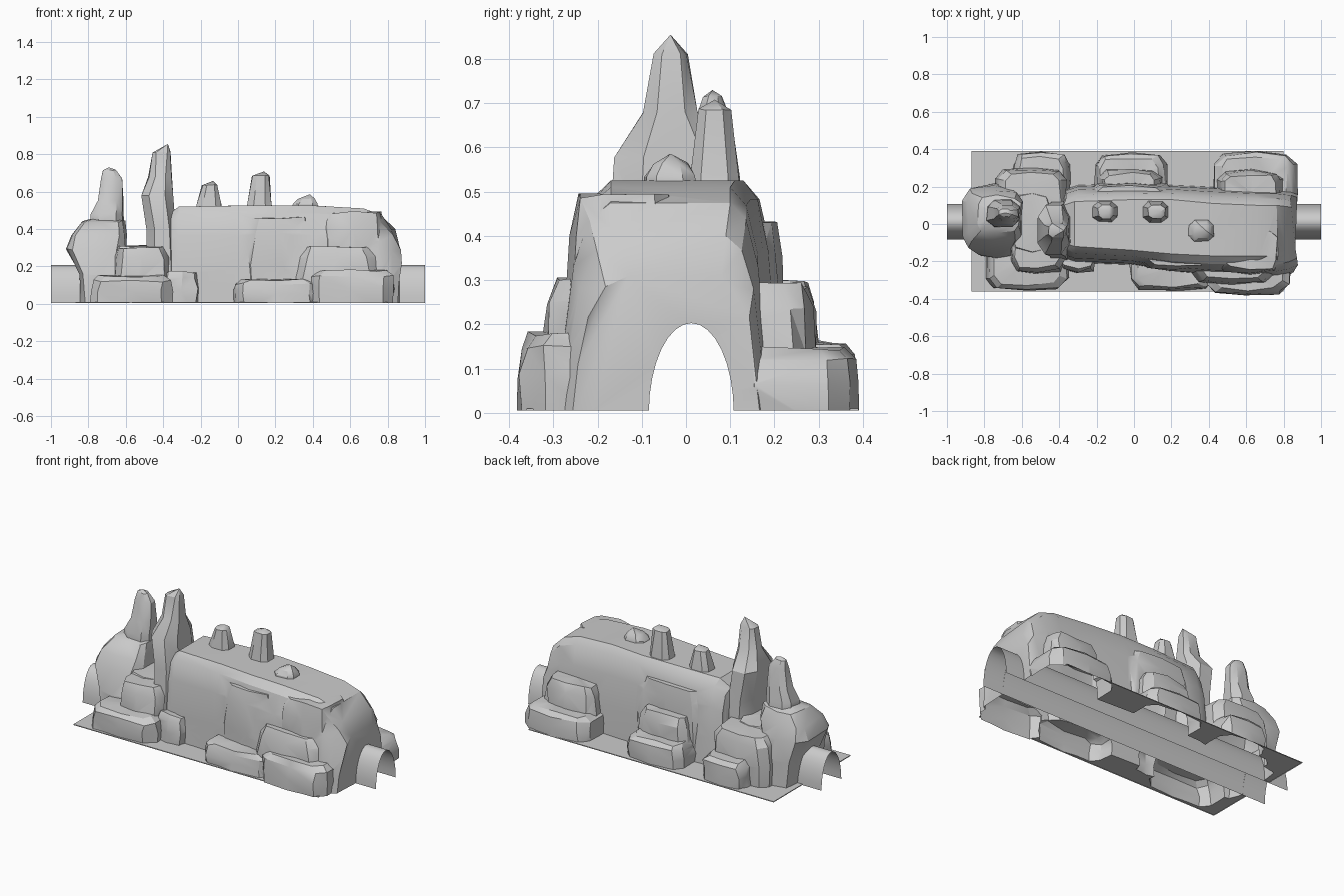
import bpy, bmesh, math, random

if "Cube" in bpy.data.objects:
    bpy.data.objects.remove(bpy.data.objects["Cube"])

random.seed(4)


def loft(name, rings, tip=None):
    """Closed triangulated solid from a stack of equal-length point rings."""
    bm = bmesh.new()
    loops = [[bm.verts.new(p) for p in r] for r in rings]
    n = len(loops[0])
    for a, b in zip(loops, loops[1:]):
        for i in range(n):
            j = (i + 1) % n
            bm.faces.new((a[i], a[j], b[j], b[i]))
    bm.faces.new(loops[0][::-1])
    if tip:
        t = bm.verts.new(tip)
        for i in range(n):
            bm.faces.new((loops[-1][i], loops[-1][(i + 1) % n], t))
    else:
        bm.faces.new(loops[-1])
    bmesh.ops.triangulate(bm, faces=bm.faces[:])
    bmesh.ops.recalc_face_normals(bm, faces=bm.faces[:])
    if bm.calc_volume(signed=True) < 0:
        bmesh.ops.reverse_faces(bm, faces=bm.faces[:])
    me = bpy.data.meshes.new(name)
    bm.to_mesh(me)
    bm.free()
    ob = bpy.data.objects.new(name, me)
    bpy.context.collection.objects.link(ob)
    return ob


def ring(x0, x1, y0, y1, z, n=10, power=0.5, jit=0.012):
    """Rounded-box outline at height z with a little roughness."""
    pts = []
    for i in range(n):
        a = 2 * math.pi * (i + 0.5) / n
        c, s = math.cos(a), math.sin(a)
        px = math.copysign(abs(c) ** power, c) if abs(c) > 1e-6 else 0
        py = math.copysign(abs(s) ** power, s) if abs(s) > 1e-6 else 0
        pts.append(((x0 + x1) / 2 + px * (x1 - x0) / 2 + random.uniform(-jit, jit),
                    (y0 + y1) / 2 + py * (y1 - y0) / 2 + random.uniform(-jit, jit) * 0.6,
                    z + random.uniform(-jit, jit) * 0.5))
    return pts


def boulder(x0, x1, y0, y1, h):
    cx, cy = (x0 + x1) / 2, (y0 + y1) / 2
    rings = []
    for f, s in ((-0.25, 0.97), (0.45, 1.0), (0.82, 0.94), (1.0, 0.8)):
        z = f * h if f > 0 else -0.03 - random.random() * 0.03
        rings.append(ring(cx + (x0 - cx) * s, cx + (x1 - cx) * s,
                          cy + (y0 - cy) * s, cy + (y1 - cy) * s, z))
    return loft("boulder", rings, (cx, cy, h * 1.01))


def spire(levels, tip):
    return loft("spire", [ring(*l, n=8, power=0.75, jit=0.005) for l in levels], tip)


# Main ridge: cross-sections along x (x, front base, front top, back top, back base, height)
sections = [(-0.37, -0.19, -0.10, 0.10, 0.19, 0.47), (-0.31, -0.21, -0.12, 0.12, 0.21, 0.52),
            (-0.02, -0.22, -0.14, 0.13, 0.22, 0.525), (0.20, -0.26, -0.16, 0.13, 0.21, 0.525),
            (0.42, -0.28, -0.17, 0.11, 0.20, 0.525), (0.66, -0.29, -0.17, 0.10, 0.19, 0.51),
            (0.76, -0.29, -0.17, 0.10, 0.19, 0.475), (0.83, -0.28, -0.15, 0.09, 0.18, 0.40),
            (0.865, -0.26, -0.13, 0.08, 0.17, 0.31)]
steps = ((0, -0.1), (0.12, 0.35), (0.3, 0.7), (0.6, 0.92), (1, 1))
rings = []
for x, fb, ft, bt, bb, h in sections:
    front = [(x + random.uniform(-.012, .012), fb + (ft - fb) * t, h * z) for t, z in steps]
    back = [(x + random.uniform(-.012, .012), bb + (bt - bb) * t, h * z) for t, z in steps]
    rings.append(front + back[::-1])
rock = loft("mountain", rings)

# Stacked boulders: x range, y range, height
parts = [boulder(*b) for b in (
    (-0.80, -0.35, -0.36, -0.05, 0.15), (-0.67, -0.36, -0.27, 0.05, 0.30),
    (-0.40, -0.20, -0.26, 0.00, 0.17),
    (-0.03, 0.44, -0.36, -0.10, 0.13), (0.03, 0.43, -0.25, 0.00, 0.46),
    (0.38, 0.84, -0.385, -0.10, 0.18), (0.30, 0.76, -0.33, 0.00, 0.305),
    (0.44, 0.80, -0.27, 0.00, 0.49),
    (0.42, 0.87, 0.08, 0.39, 0.145), (0.45, 0.80, 0.05, 0.29, 0.29),
    (-0.22, 0.18, 0.08, 0.385, 0.145), (-0.19, 0.15, 0.05, 0.30, 0.28),
    (-0.26, 0.22, 0.00, 0.225, 0.43),
    (-0.65, -0.34, 0.08, 0.39, 0.16), (-0.74, -0.35, 0.05, 0.30, 0.30),
    (-0.68, -0.42, -0.18, 0.20, 0.31))]

# Left outcrop overhanging the tunnel mouth
parts.append(loft("left_outcrop", [
    ring(-0.84, -0.58, -0.19, 0.22, -0.045), ring(-0.86, -0.59, -0.18, 0.22, 0.16),
    ring(-0.92, -0.60, -0.14, 0.20, 0.29), ring(-0.90, -0.60, -0.10, 0.18, 0.37),
    ring(-0.84, -0.61, -0.05, 0.15, 0.44)], (-0.73, 0.05, 0.47)))

# Rock spires and stubby peaks
parts += [
    spire([(-0.80, -0.60, -0.03, 0.15, 0.25), (-0.79, -0.61, -0.02, 0.13, 0.48),
           (-0.755, -0.61, 0.00, 0.115, 0.55), (-0.74, -0.615, 0.02, 0.10, 0.67),
           (-0.72, -0.655, 0.04, 0.08, 0.715)], (-0.69, 0.06, 0.73)),
    spire([(-0.49, -0.30, -0.21, 0.14, 0.05), (-0.49, -0.33, -0.18, 0.12, 0.40),
           (-0.52, -0.34, -0.17, 0.11, 0.58), (-0.48, -0.35, -0.10, 0.03, 0.68),
           (-0.46, -0.355, -0.075, 0.005, 0.81)], (-0.375, -0.035, 0.855))]
for x, y, r, top in ((-0.155, 0.065, 0.075, 0.65), (0.115, 0.065, 0.08, 0.70), (0.36, -0.035, 0.08, 0.578)):
    parts.append(spire([(x - r, x + r, y - r * .8, y + r * .8, 0.48),
                        (x - r * .9, x + r * .9, y - r * .75, y + r * .75, 0.535),
                        (x - r * .5, x + r * .65, y - r * .5, y + r * .5, top - 0.015)],
                       (x + r * .3, y, top + 0.008)))

# Thin base plate
parts.append(loft("base_plate", [[(x, y, z) for x, y in ((-.87, -.36), (.80, -.36), (.80, .39), (-.87, .39))]
                                 for z in (-0.1, 0.01)]))


# Tunnel outline, also used for the cutter
def arch(ry, h):
    return [(0.012 + ry * math.cos(math.pi * i / 16), h * math.sin(math.pi * i / 16)) for i in range(17)]


outline = arch(0.096, 0.203)
closed = [(outline[0][0], -0.2)] + outline + [(outline[-1][0], -0.2)]
cutter = loft("tunnel_cutter", [[(x, y, z) for y, z in closed] for x in (-1.1, 1.1)])

# Fuse the rock and bore the tunnel
for op, obs in (('UNION', parts), ('DIFFERENCE', [cutter])):
    for o in obs:
        m = rock.modifiers.new("join", 'BOOLEAN')
        m.operation, m.solver, m.object = op, 'MANIFOLD', o
        dg = bpy.context.evaluated_depsgraph_get()
        me = bpy.data.meshes.new_from_object(rock.evaluated_get(dg))
        rock.modifiers.clear()
        bm = bmesh.new()
        bm.from_mesh(me)
        bmesh.ops.triangulate(bm, faces=bm.faces[:])
        bm.to_mesh(me)
        bm.free()
        rock.data = me
        bpy.data.objects.remove(o)

# Open the underside and the bore, leaving a shell
bm = bmesh.new()
bm.from_mesh(rock.data)
bmesh.ops.bisect_plane(bm, geom=bm.verts[:] + bm.edges[:] + bm.faces[:],
                       plane_co=(0, 0, 0.005), plane_no=(0, 0, 1), clear_inner=True)
bore = [f for f in bm.faces if abs(f.normal.x) < 0.05 and all(
    abs(((v.co.y - 0.012) / 0.096) ** 2 + (v.co.z / 0.203) ** 2 - 1) < 0.04 for v in f.verts)]
bmesh.ops.delete(bm, geom=bore, context='FACES')
bm.to_mesh(rock.data)
bm.free()

# Open arched tunnel lining
bm = bmesh.new()
rows = [[bm.verts.new((x, y, z + 0.004)) for y, z in outline] for x in (-1, 1)]
for i in range(16):
    bm.faces.new((rows[0][i], rows[1][i], rows[1][i + 1], rows[0][i + 1]))
bmesh.ops.recalc_face_normals(bm, faces=bm.faces[:])
me = bpy.data.meshes.new("tunnel")
bm.to_mesh(me)
bm.free()
tunnel = bpy.data.objects.new("tunnel", me)
bpy.context.collection.objects.link(tunnel)

for o in (rock, tunnel):
    bpy.ops.object.select_all(action='DESELECT')
    o.select_set(True)
    bpy.context.view_layer.objects.active = o
    bpy.ops.object.shade_smooth_by_angle(angle=math.radians(30))
